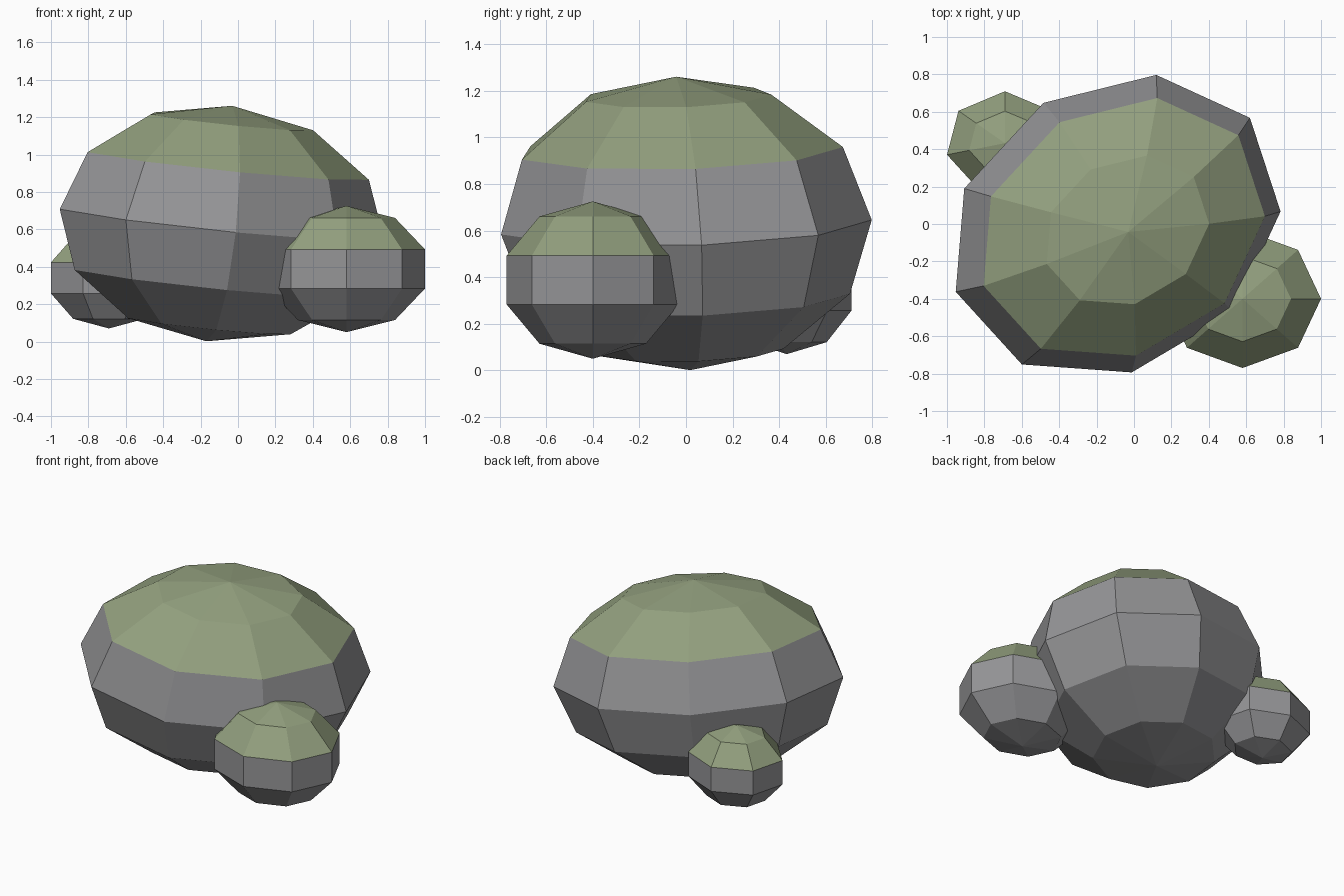
import bpy, bmesh
from math import radians
from mathutils import Matrix, Euler

if "Cube" in bpy.data.objects:
    bpy.data.objects.remove(bpy.data.objects["Cube"])

# Materials: bare stone and moss
def material(name, color):
    m = bpy.data.materials.new(name)
    m.diffuse_color = (*color, 1)
    m.use_nodes = True
    m.node_tree.nodes["Principled BSDF"].inputs["Base Color"].default_value = m.diffuse_color
    return m

stone = material("stone", (0.30, 0.30, 0.31))
moss = material("moss", (0.29, 0.35, 0.21))

# Low-poly squashed sphere whose top two bands are covered with moss
def rock(name, center, radii, segments, rings, rotation=(0, 0, 0)):
    bm = bmesh.new()
    bmesh.ops.create_uvsphere(bm, u_segments=segments, v_segments=rings, radius=1)
    for f in bm.faces:
        f.smooth = False
        f.material_index = 1 if f.calc_center_median().z > 0.4 else 0
    bm.transform(Matrix.LocRotScale(center, Euler(rotation), radii))
    mesh = bpy.data.meshes.new(name)
    bm.to_mesh(mesh)
    bm.free()
    mesh.materials.append(stone)
    mesh.materials.append(moss)
    obj = bpy.data.objects.new(name, mesh)
    bpy.context.collection.objects.link(obj)
    return obj

# Main tilted boulder
rock("boulder", (-0.10, -0.012, 0.631), (0.93, 0.767, 0.634), 9, 6,
     (0.097, 0.07, radians(30.6)))

# Two smaller stones leaning against it
rock("front_stone", (0.58, -0.40, 0.388), (0.4416, 0.389, 0.3375), 8, 5)
rock("back_stone", (-0.69, 0.432, 0.34), (0.334, 0.292, 0.27), 7, 5)
